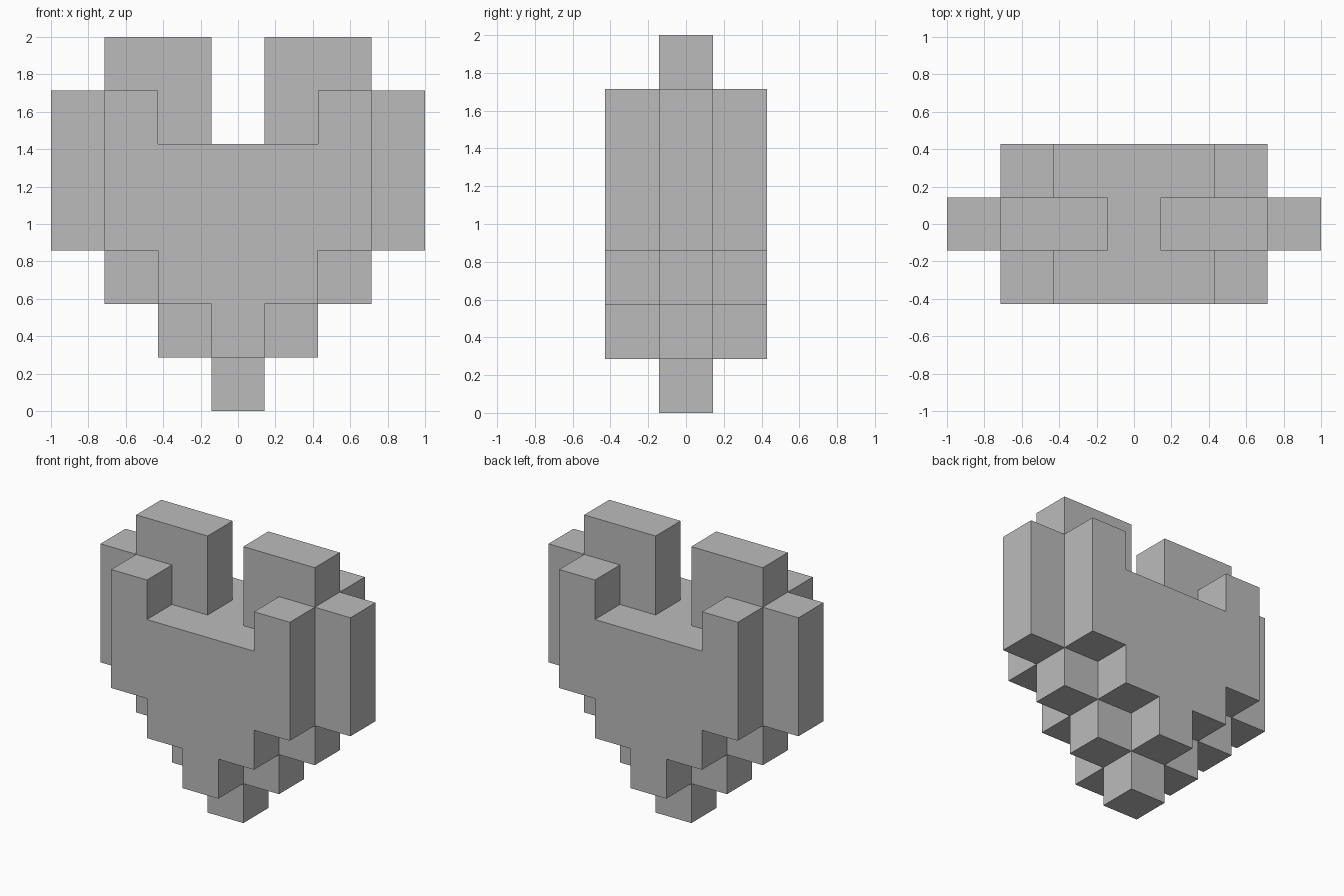
import bpy, bmesh
from mathutils import Vector

cube = bpy.data.objects.get("Cube")
if cube:
    bpy.data.objects.remove(cube, do_unlink=True)

UNIT = 2 / 7

# Each row, bottom to top: nearest and farthest filled column from the centre
core_rows = [(0, 0), (0, 1), (0, 2), (0, 3), (0, 3), (1, 3), (1, 2)]
side_rows = [None, (0, 0), (0, 1), (0, 2), (0, 2), (2, 2), None]


def layer_cells(rows, y):
    return {(x, y, z) for z, span in enumerate(rows) if span
            for x in range(-3, 4) if span[0] <= abs(x) <= span[1]}


cells = layer_cells(core_rows, 0) | layer_cells(side_rows, -1) | layer_cells(side_rows, 1)

# Outer skin of the blocks only
bm = bmesh.new()
for cell in cells:
    centre = Vector(cell) + Vector((0, 0, 0.5))
    for axis in range(3):
        for sign in (-1, 1):
            n, u = Vector(), Vector()
            n[axis] = sign
            u[(axis + 1) % 3] = 1
            if tuple(int(a + b) for a, b in zip(cell, n)) in cells:
                continue
            v = n.cross(u)
            corners = [(-1, -1), (1, -1), (1, 1), (-1, 1)]
            bm.faces.new([bm.verts.new((centre + (n + u * a + v * b) / 2) * UNIT)
                          for a, b in corners])

# Weld and merge the flat areas into single faces
bmesh.ops.remove_doubles(bm, verts=bm.verts, dist=0.001)
bmesh.ops.dissolve_limit(bm, angle_limit=0.01, verts=bm.verts, edges=bm.edges)

mesh = bpy.data.meshes.new("block_heart")
bm.to_mesh(mesh)
bm.free()

# Plain grey
grey = bpy.data.materials.new("grey")
grey.use_nodes = True
colour = (0.5, 0.5, 0.5, 1)
grey.diffuse_color = colour
grey.node_tree.nodes["Principled BSDF"].inputs["Base Color"].default_value = colour
mesh.materials.append(grey)

heart = bpy.data.objects.new("block_heart", mesh)
bpy.context.collection.objects.link(heart)
